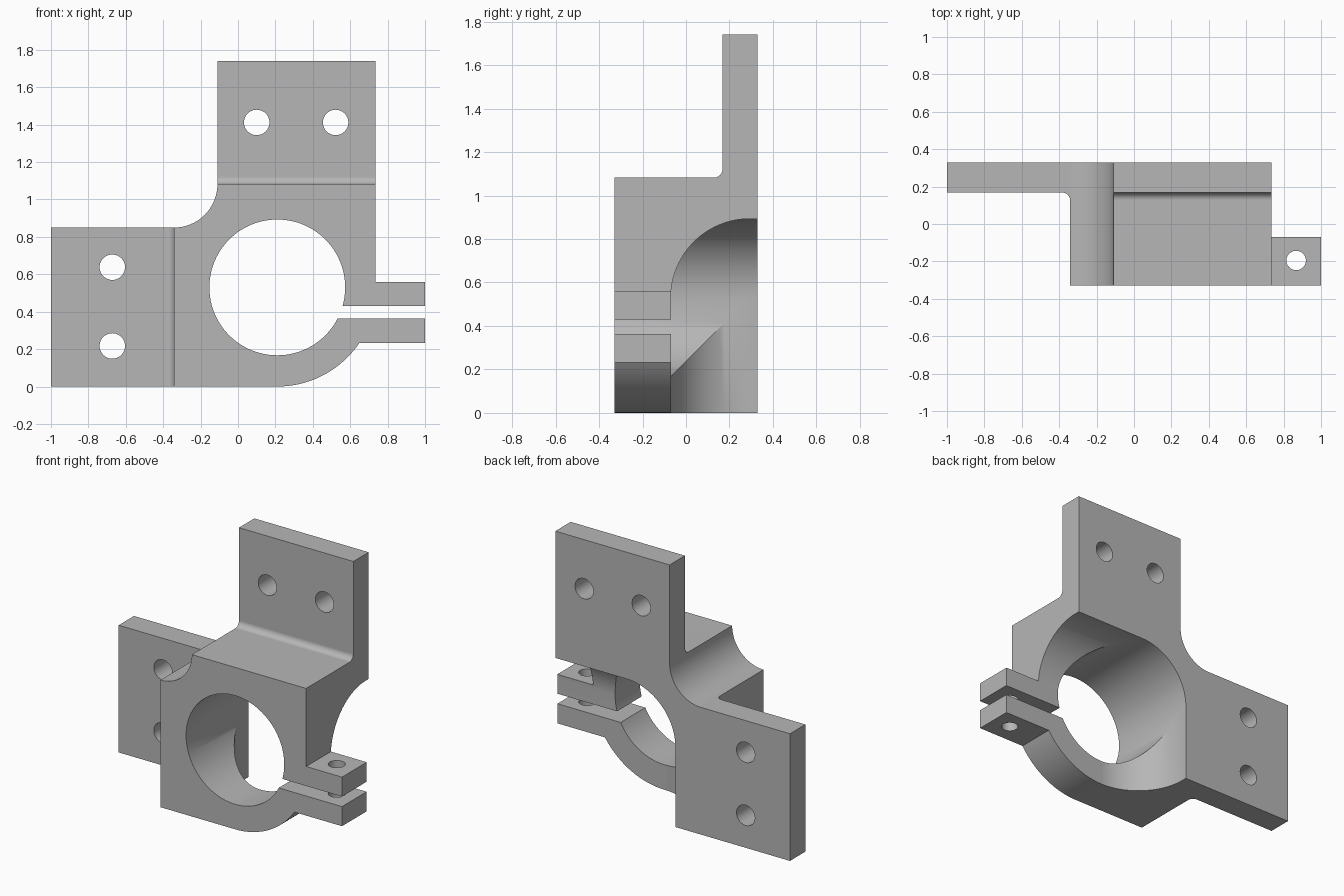
import bpy, bmesh
from math import cos, sin, radians, asin, degrees

cube = bpy.data.objects.get("Cube")
if cube:
    bpy.data.objects.remove(cube, do_unlink=True)

BORE = (0.21, 0.53)      # bore centre in x, z
R = 0.363                # bore radius
ELBOW_Y = 0.293          # depth of the elbow centre
CLAMP_Y = ELBOW_Y - R    # rear face of the clamp

metal = bpy.data.materials.new("plain grey metal")
metal.use_nodes = True
grey = (0.47, 0.47, 0.47, 1)
metal.diffuse_color = grey
metal.node_tree.nodes["Principled BSDF"].inputs["Base Color"].default_value = grey


def arc(u, v, r, start, end, steps=24):
    angles = [radians(start + (end - start) * i / steps) for i in range(steps + 1)]
    return [(u + r * cos(a), v + r * sin(a)) for a in angles]


def prism(name, outline, axis, low, high):
    """Extrude a 2D outline along one axis."""
    place = {"x": lambda u, v, d: (d, u, v),
             "y": lambda u, v, d: (u, d, v),
             "z": lambda u, v, d: (u, v, d)}[axis]
    bm = bmesh.new()
    ends = [[bm.verts.new(place(u, v, d)) for u, v in outline] for d in (low, high)]
    bm.faces.new(ends[0])
    bm.faces.new(ends[1])
    n = len(outline)
    for i in range(n):
        j = (i + 1) % n
        bm.faces.new((ends[0][i], ends[0][j], ends[1][j], ends[1][i]))
    bmesh.ops.recalc_face_normals(bm, faces=bm.faces)
    mesh = bpy.data.meshes.new(name)
    bm.to_mesh(mesh)
    bm.free()
    mesh.materials.append(metal)
    obj = bpy.data.objects.new(name, mesh)
    bpy.context.collection.objects.link(obj)
    return obj


def cut(target, cutter):
    """Subtract the cutter and discard it."""
    cutter.hide_render = True
    mod = target.modifiers.new("cut", "BOOLEAN")
    mod.operation = "DIFFERENCE"
    mod.solver = "EXACT"
    mod.object = cutter
    graph = bpy.context.evaluated_depsgraph_get()
    result = bpy.data.meshes.new_from_object(target.evaluated_get(graph))
    target.modifiers.clear()
    target.data = result
    bpy.data.objects.remove(cutter, do_unlink=True)


def circle(u, v, r, steps=64):
    return arc(u, v, r, 0, 360, steps)[:-1]


# Front silhouette: flanges, block, rounded clamp and tab
clamp_r = BORE[1]
tab_low, tab_high = 0.232, 0.56
tab_angle = degrees(asin((tab_low - BORE[1]) / clamp_r))
outline = [(-1, 0)]
outline += arc(*BORE, clamp_r, -90, tab_angle)
outline += [(1, tab_low), (1, tab_high), (0.735, tab_high),
            (0.735, 1.74), (-0.11, 1.74)]
outline += arc(-0.342, 1.082, 0.232, 0, -90)
outline += [(-1, 0.85)]
bracket = prism("clamp_bracket", outline, "y", -0.33, 0.33)

# Space in front of each flange, with a filleted inner corner
f = 0.04
face_y = 0.168
side = [(-1.1, -0.5), (-0.342, -0.5)]
side += arc(-0.342 - f, face_y - f, f, 0, 90, 8) + [(-1.1, face_y)]
cut(bracket, prism("side_relief", side, "z", -0.1, 1))
top = [(-0.5, 1.9), (-0.5, 1.082)]
top += arc(face_y - f, 1.082 + f, f, -90, 0, 8) + [(face_y, 1.9)]
cut(bracket, prism("top_relief", top, "x", -0.3, 1.1))

# Main bore
cut(bracket, prism("bore", circle(*BORE, R, 96), "y", -0.5, 0.5))

# Rear elbow openings: one leaves downward, one leaves sideways
down = arc(BORE[0], ELBOW_Y, R, 180, 270)
down += [(1.1, CLAMP_Y), (1.1, 0.5), (BORE[0] - R, 0.5)]
cut(bracket, prism("down_outlet", down, "z", -0.1, BORE[1]))
sideways = [(0.5, 0.4), (0.5, BORE[1] + R)]
sideways += arc(ELBOW_Y, BORE[1], R, 90, 180) + [(CLAMP_Y, 0.4)]
cut(bracket, prism("side_outlet", sideways, "x", BORE[0], 1.1))

# Clamp slot and its bolt hole
slot = [(0.4, 0.363), (1.1, 0.363), (1.1, 0.43), (0.4, 0.43)]
cut(bracket, prism("slot", slot, "y", -0.5, 0.5))
cut(bracket, prism("bolt_hole", circle(0.867, -0.195, 0.052, 40), "z", 0.1, 0.7))

# Flange mounting holes
for x, z in ((-0.672, 0.638), (-0.672, 0.217), (0.1, 1.412), (0.522, 1.412)):
    cut(bracket, prism("mount_hole", circle(x, z, 0.068, 40), "y", 0, 0.5))

# Smooth curves, sharp machined edges
bpy.ops.object.select_all(action="DESELECT")
bracket.select_set(True)
bpy.context.view_layer.objects.active = bracket
bpy.ops.object.shade_smooth_by_angle(angle=radians(25))
normals = bracket.modifiers.new("even_normals", "WEIGHTED_NORMAL")
normals.keep_sharp = True
